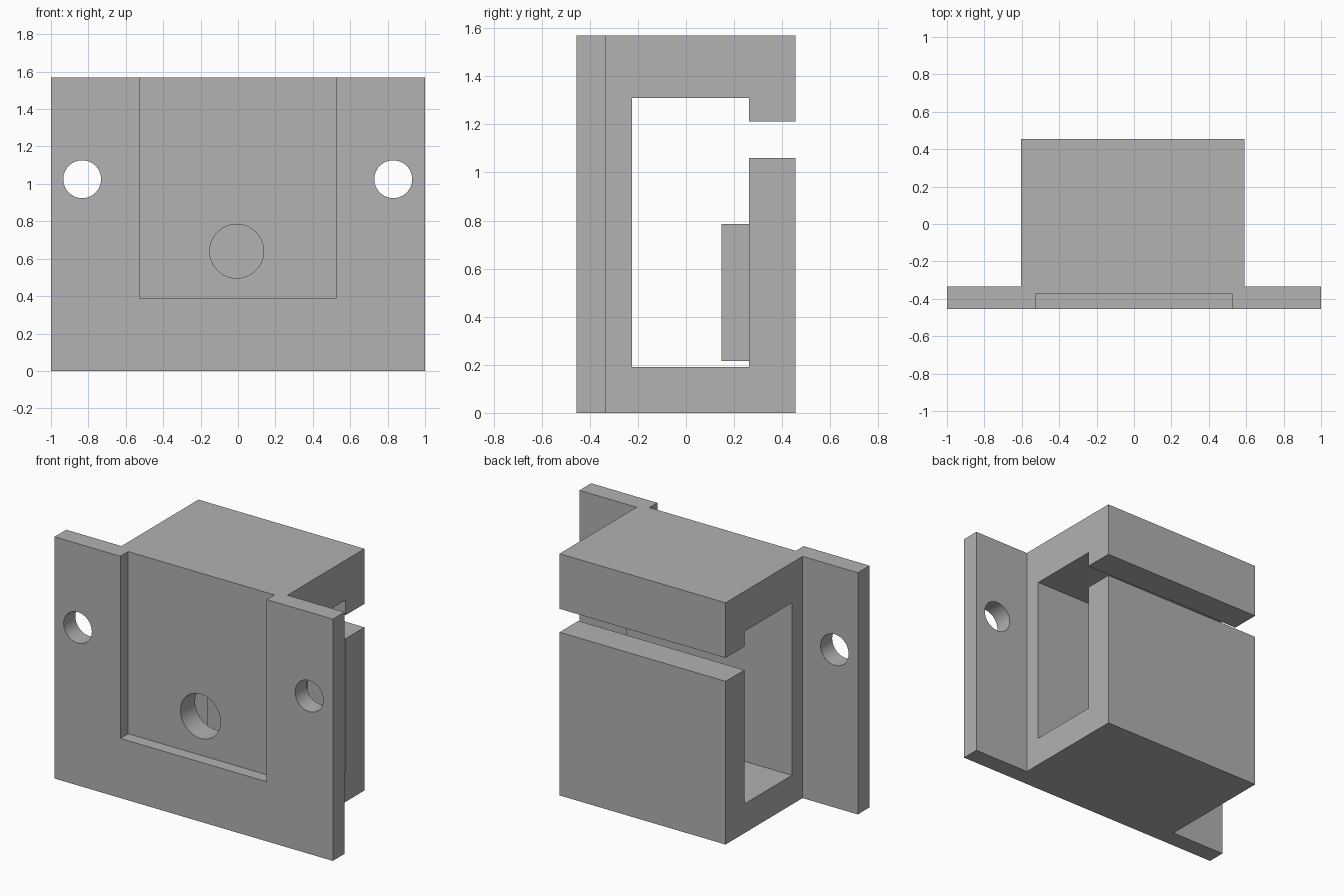
import bpy
import bmesh
import math

cube = bpy.data.objects.get("Cube")
if cube:
    bpy.data.objects.remove(cube, do_unlink=True)

grey = bpy.data.materials.new("plain grey")
grey.use_nodes = True
colour = (0.445, 0.445, 0.445, 1)
grey.diffuse_color = colour
grey.node_tree.nodes["Principled BSDF"].inputs["Base Color"].default_value = colour


def extrude_x(name, profile, x0, x1):
    """Solid made by sweeping a (y, z) outline along x."""
    bm = bmesh.new()
    face = bm.faces.new([bm.verts.new((x0, y, z)) for y, z in profile])
    swept = bmesh.ops.extrude_face_region(bm, geom=[face])["geom"]
    verts = [v for v in swept if isinstance(v, bmesh.types.BMVert)]
    bmesh.ops.translate(bm, verts=verts, vec=(x1 - x0, 0, 0))
    bmesh.ops.recalc_face_normals(bm, faces=bm.faces)
    mesh = bpy.data.meshes.new(name)
    bm.to_mesh(mesh)
    bm.free()
    mesh.materials.append(grey)
    obj = bpy.data.objects.new(name, mesh)
    bpy.context.collection.objects.link(obj)
    return obj


def box(name, x0, x1, y0, y1, z0, z1):
    return extrude_x(name, [(y0, z0), (y1, z0), (y1, z1), (y0, z1)], x0, x1)


def hole_cutter(name, x, y, z, radius, depth):
    bpy.ops.mesh.primitive_cylinder_add(vertices=64, radius=radius, depth=depth,
                                        location=(x, y, z),
                                        rotation=(math.pi / 2, 0, 0))
    obj = bpy.context.object
    obj.name = name
    obj.data.materials.append(grey)
    return obj


def combine(target, tool, operation):
    """Apply a boolean and remove the tool object."""
    tool.hide_render = True
    mod = target.modifiers.new(tool.name, 'BOOLEAN')
    mod.operation = operation
    mod.solver = 'EXACT'
    mod.object = tool
    bpy.context.view_layer.objects.active = target
    bpy.ops.object.modifier_apply(modifier=mod.name)
    bpy.data.objects.remove(tool, do_unlink=True)


# Mounting plate joined to the hollow C-shaped housing
TOP, FRONT, BACK = 1.57, -0.455, 0.455
INNER_FRONT, INNER_BACK = -0.225, 0.262
bracket = box("bracket", -1, 1, FRONT, -0.335, 0, TOP)
housing = extrude_x("housing", [
    (-0.36, 0), (BACK, 0), (BACK, 1.06), (INNER_BACK, 1.06),
    (INNER_BACK, 0.19), (INNER_FRONT, 0.19), (INNER_FRONT, 1.31),
    (INNER_BACK, 1.31), (INNER_BACK, 1.212), (BACK, 1.212),
    (BACK, TOP), (-0.36, TOP)], -0.603, 0.59)
combine(bracket, housing, 'UNION')

# Shallow pocket open at the top, then screw holes and the cable hole
combine(bracket, box("pocket", -0.527, 0.525, -0.6, -0.375, 0.387, 1.8), 'DIFFERENCE')
for x in (-0.833, 0.83):
    combine(bracket, hole_cutter("screw_hole", x, -0.4, 1.025, 0.101, 0.3), 'DIFFERENCE')
combine(bracket, hole_cutter("cable_hole", -0.007, -0.3, 0.64, 0.144, 0.4), 'DIFFERENCE')

# Raised pad on the inside of the back wall
pad = box("inner_pad", -0.325, 0.315, 0.147, INNER_BACK + 0.02, 0.215, 0.785)

# Flat faces with smooth hole walls
for obj in (bracket, pad):
    bpy.ops.object.select_all(action='DESELECT')
    obj.select_set(True)
    bpy.context.view_layer.objects.active = obj
    bpy.ops.object.shade_smooth_by_angle(angle=math.radians(30))
